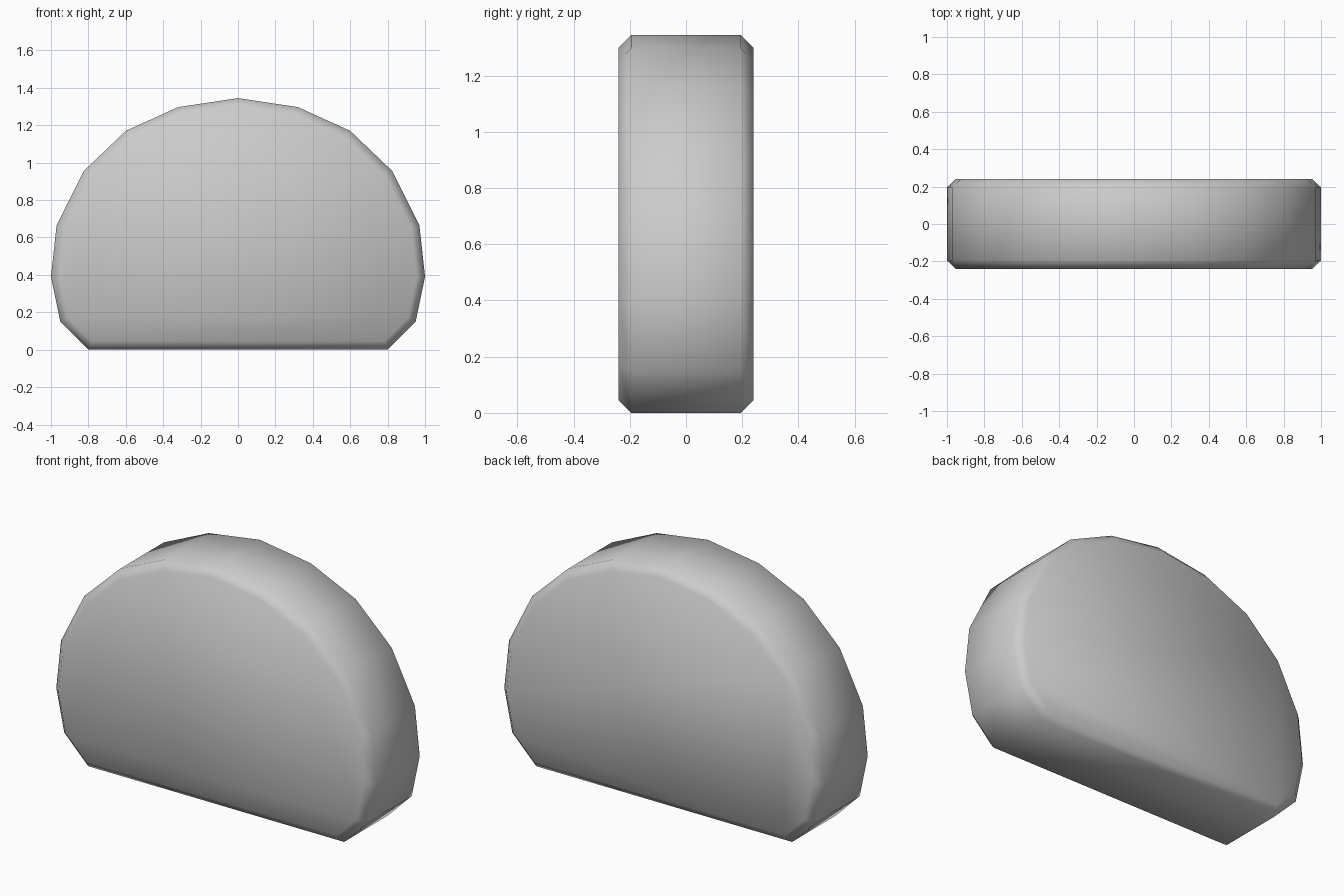
import bpy, bmesh

if "Cube" in bpy.data.objects:
    bpy.data.objects.remove(bpy.data.objects["Cube"])

# Right half of the dome outline, bottom to top (x, z)
half = [(0.80, 0.0), (0.95, 0.15), (1.0, 0.39), (0.97, 0.665),
        (0.825, 0.955), (0.60, 1.17), (0.32, 1.297)]
outline = half + [(0.0, 1.345)] + [(-x, z) for x, z in reversed(half)]
DEPTH, CHAMFER = 0.24, 0.045

# Extrude the outline from front to back
bm = bmesh.new()
front = bm.faces.new([bm.verts.new((x, -DEPTH, z)) for x, z in outline])
bmesh.ops.extrude_face_region(bm, geom=[front], use_keep_orig=True)
bm.faces.ensure_lookup_table()
back = next(f for f in bm.faces if len(f.verts) > 4 and f is not front)
bmesh.ops.translate(bm, verts=back.verts[:], vec=(0, 2 * DEPTH, 0))
bmesh.ops.recalc_face_normals(bm, faces=bm.faces[:])

# Chamfer the rims of the front and back faces
rims = list(front.edges) + list(back.edges)
bmesh.ops.bevel(bm, geom=rims, offset=CHAMFER, offset_type='OFFSET',
                segments=1, profile=0.5, affect='EDGES')
bmesh.ops.recalc_face_normals(bm, faces=bm.faces[:])
for f in bm.faces:
    f.smooth = True

mesh = bpy.data.meshes.new("rounded_slab")
bm.to_mesh(mesh)
bm.free()
slab = bpy.data.objects.new("rounded_slab", mesh)
bpy.context.collection.objects.link(slab)
